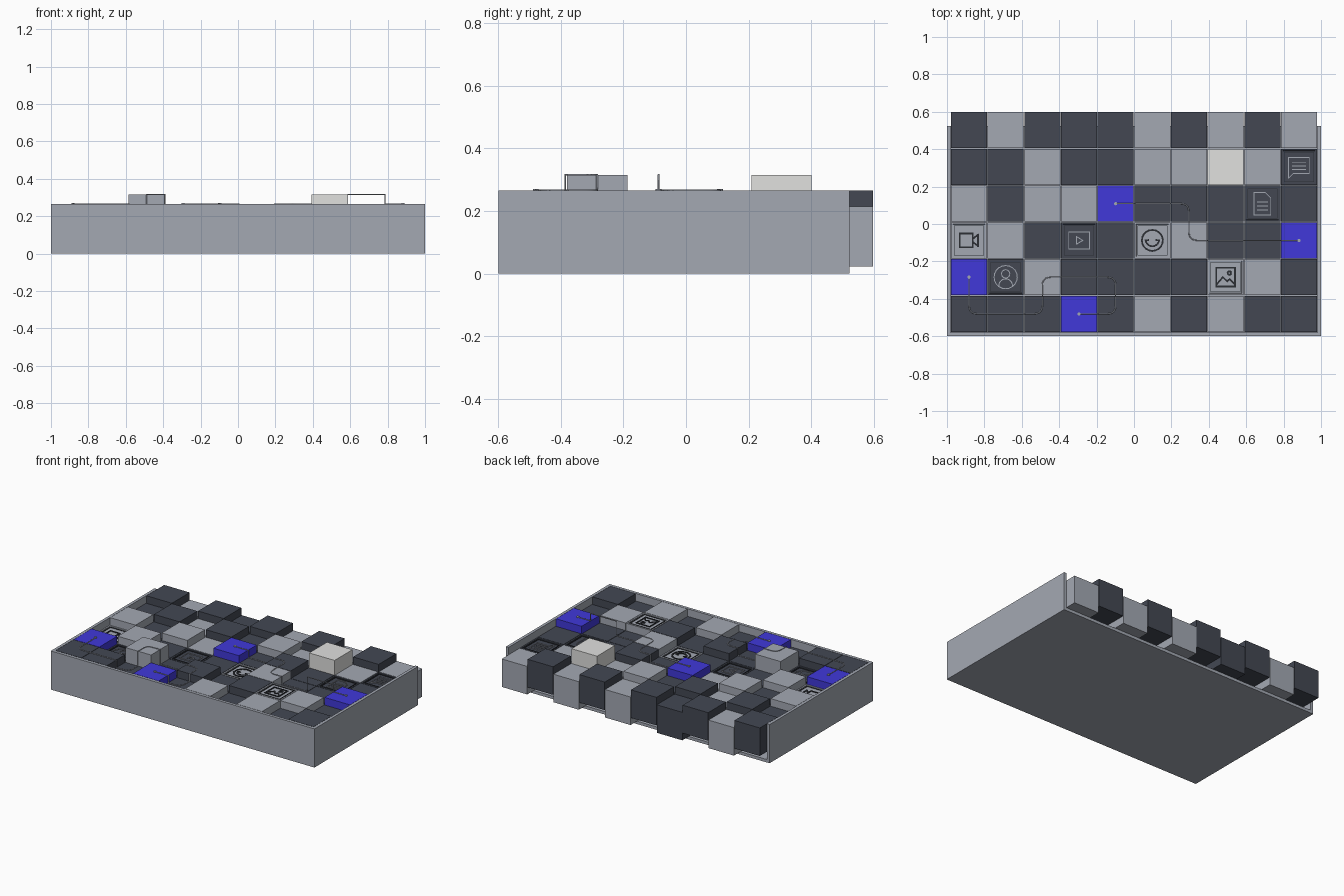
import bpy, bmesh, math
from mathutils import Vector

if "Cube" in bpy.data.objects:
    bpy.data.objects.remove(bpy.data.objects["Cube"])

def mat(name, r, g, b):
    m = bpy.data.materials.new(name)
    m.diffuse_color = (r, g, b, 1)
    m.use_nodes = True
    m.node_tree.nodes["Principled BSDF"].inputs["Base Color"].default_value = m.diffuse_color
    return m

LIGHT = mat("light grey", .37, .395, .45)
DARK = mat("charcoal", .056, .064, .086)
BLUE = mat("blue", .052, .04, .70)
PALE = mat("pale grey", .75, .75, .735)
INK = mat("near black", .025, .028, .034)

def finish(name, bm, m):
    me = bpy.data.meshes.new(name)
    bm.to_mesh(me)
    bm.free()
    me.materials.append(m)
    ob = bpy.data.objects.new(name, me)
    bpy.context.collection.objects.link(ob)
    return ob

def add_box(bm, x0, x1, y0, y1, z0, z1):
    vs = bmesh.ops.create_cube(bm, size=1)["verts"]
    for v in vs:
        v.co = Vector(((x0 + x1) / 2 + v.co.x * (x1 - x0),
                       (y0 + y1) / 2 + v.co.y * (y1 - y0),
                       (z0 + z1) / 2 + v.co.z * (z1 - z0)))

def box(name, m, *dims):
    bm = bmesh.new()
    add_box(bm, *dims)
    return finish(name, bm, m)

# Tray: floor, front wall and two side walls, open at the back
box("tray_floor", LIGHT, -1, 1, -.6, .523, 0, .02)
box("tray_front", LIGHT, -.98, .98, -.6, -.58, .02, .265)
for s, n in ((-1, "left"), (1, "right")):
    box("tray_" + n, LIGHT, min(s, s * .98), max(s, s * .98), -.6, .523, .02, .265)

# Blocks: colour and height maps, back row first
COLOURS = ["DLDDDLDLDL", "DDLDDLLPLD", "LDLLBDDDDD",
           "LLDDDLLDDB", "BDLDDDDLLD", "DDDBDLDLDD"]
HEIGHTS = ["1010101010", "0101010200", "1010101000",
           "0100001001", "1020101110", "1101010101"]
ICONS = {(1, 9): "chat", (2, 8): "page", (3, 0): "camera", (3, 3): "player",
         (3, 5): "call", (4, 1): "contact", (4, 7): "picture"}
MATS = {"D": DARK, "L": LIGHT, "B": BLUE, "P": PALE}
CX, CY = .196, .1965

def cell(x, y):
    c = min(9, max(0, int((x + .98) / CX)))
    r = min(5, max(0, int((.6 - y) / CY)))
    return r, c

def centre(r, c):
    return -.98 + CX * (c + .5), .6 - CY * (r + .5)

def top(r, c):
    return .215 + .05 * int(HEIGHTS[r][c])

for r in range(6):
    for c in range(10):
        x, y = centre(r, c)
        z = top(r, c)
        bm = bmesh.new()
        add_box(bm, x - .0965, x + .0965, y - .0965, y + .0965, z - .192, z)
        if (r, c) in ICONS:      # sunken icon panel
            bm.faces.ensure_lookup_table()
            f = [max(bm.faces, key=lambda f: f.calc_center_median().z)]
            bmesh.ops.inset_region(bm, faces=f, thickness=.014)
            bmesh.ops.inset_region(bm, faces=f, thickness=.001, depth=-.005)
        finish("block_%d_%d" % (r, c), bm, MATS[COLOURS[r][c]])

# Icon parts, all thin raised strips
def stroke(bm, pts, z, w=.005, closed=False):
    pts = [Vector(p) for p in pts]
    pairs = list(zip(pts, pts[1:] + pts[:1]))
    for a, b in pairs if closed else pairs[:-1]:
        d = (b - a).normalized() * w / 2
        n = Vector((-d.y, d.x))
        corners = [a - d - n, b + d - n, b + d + n, a - d + n]
        lo = [bm.verts.new((p.x, p.y, z)) for p in corners]
        hi = [bm.verts.new((p.x, p.y, z + .004)) for p in corners]
        bm.faces.new(hi)
        for i in range(4):
            j = (i + 1) % 4
            bm.faces.new((lo[i], lo[j], hi[j], hi[i]))

def rect(x, y, w, h):
    return [(x - w, y - h), (x + w, y - h), (x + w, y + h), (x - w, y + h)]

def arc(x, y, rad, a0=0, a1=360, n=20):
    return [(x + rad * math.cos(math.radians(a0 + (a1 - a0) * i / n)),
             y + rad * math.sin(math.radians(a0 + (a1 - a0) * i / n))) for i in range(n + 1)]

for (r, c), kind in ICONS.items():
    x, y = centre(r, c)
    z = top(r, c) - .005
    on_light = COLOURS[r][c] == "L"
    w = .009 if on_light else .005
    bm = bmesh.new()
    stroke(bm, rect(x, y, .079, .079), z, .003, True)
    finish("icon_frame_" + kind, bm, INK)
    bm = bmesh.new()
    def line(pts, closed=False):
        stroke(bm, [(x + a, y + b) for a, b in pts], z, w, closed)
    if kind == "chat":
        line([(-.055, -.06), (-.055, .05), (.055, .05), (.055, -.035), (-.03, -.035)], True)
        for h in (.025, .005, -.015):
            line([(-.035, h), (.035, h)])
    elif kind == "page":
        line([(-.045, -.06), (.045, -.06), (.045, .03), (.015, .06), (-.045, .06)], True)
        for h in (.01, -.012, -.035):
            line([(-.025, h), (.028, h)])
    elif kind == "camera":
        line(rect(-.015, 0, .035, .037), True)
        line([(.022, .01), (.048, .03), (.048, -.03), (.022, -.01)])
    elif kind == "player":
        line(rect(0, 0, .055, .045), True)
        line([(-.013, -.02), (.02, 0), (-.013, .02)], True)
    elif kind == "call":
        line(arc(0, 0, .056))
        line(arc(0, .005, .036, 190, 350, 12))
        line([(-.036, 0), (-.022, .002)])
        line([(.036, 0), (.022, .002)])
    elif kind == "contact":
        line(arc(0, 0, .062))
        line(arc(0, .018, .022))
        line(arc(0, -.045, .036, 0, 180, 12))
    else:
        line(rect(0, 0, .05, .05), True)
        line([(-.045, -.035), (-.015, 0), (.008, -.022), (.022, -.01), (.045, -.035)])
        line(arc(.02, .022, .009, n=10))
    finish("icon_" + kind, bm, INK if on_light else LIGHT)

# Wires: rounded paths that step up and down with the blocks
HOOP = (3, 8)

def rounded(pts, rad=.045):
    pts = [Vector(p) for p in pts]
    out = [pts[0]]
    for a, b, d in zip(pts, pts[1:], pts[2:]):
        p, q = b + (a - b).normalized() * rad, b + (d - b).normalized() * rad
        for i in range(6):
            t = i / 5
            out.append(p * (1 - t) ** 2 + b * 2 * t * (1 - t) + q * t * t)
    return out + [pts[-1]]

def wire(name, cells):
    path = rounded([centre(*k) for k in cells])
    pts, last = [], None
    for a, b in zip(path, path[1:]):
        n = max(1, int((b - a).length / .006))
        for i in range(n):
            p = a.lerp(b, i / n)
            k = cell(p.x, p.y)
            z = (.315 if k == HOOP else top(*k)) + .001
            if last is not None and abs(z - last) > .01:
                # the riser stands on the lower side
                q = pts[-1]
                pts.append((p.x, p.y, last) if z < last else (q[0], q[1], z))
            pts.append((p.x, p.y, z))
            last = z
    pts.append((path[-1].x, path[-1].y, last))
    cu = bpy.data.curves.new(name, "CURVE")
    cu.dimensions = "3D"
    cu.bevel_depth = .003
    cu.bevel_resolution = 2
    sp = cu.splines.new("POLY")
    sp.points.add(len(pts) - 1)
    for s, p in zip(sp.points, pts):
        s.co = (*p, 1)
    cu.materials.append(LIGHT)
    bpy.context.collection.objects.link(bpy.data.objects.new(name, cu))
    # round studs at both ends
    for i, k in enumerate((cells[0], cells[-1])):
        x, y = centre(*k)
        bm = bmesh.new()
        bmesh.ops.create_cone(bm, cap_ends=True, segments=12, radius1=.009,
                              radius2=.009, depth=.006)
        bmesh.ops.translate(bm, verts=bm.verts, vec=(x, y, top(*k) + .003))
        finish("%s_stud_%d" % (name, i), bm, LIGHT)

wire("wire_back", [(2, 4), (2, 6), (3, 6), (3, 9)])
wire("wire_front", [(4, 0), (5, 0), (5, 2), (4, 2), (4, 4), (5, 4), (5, 3)])
